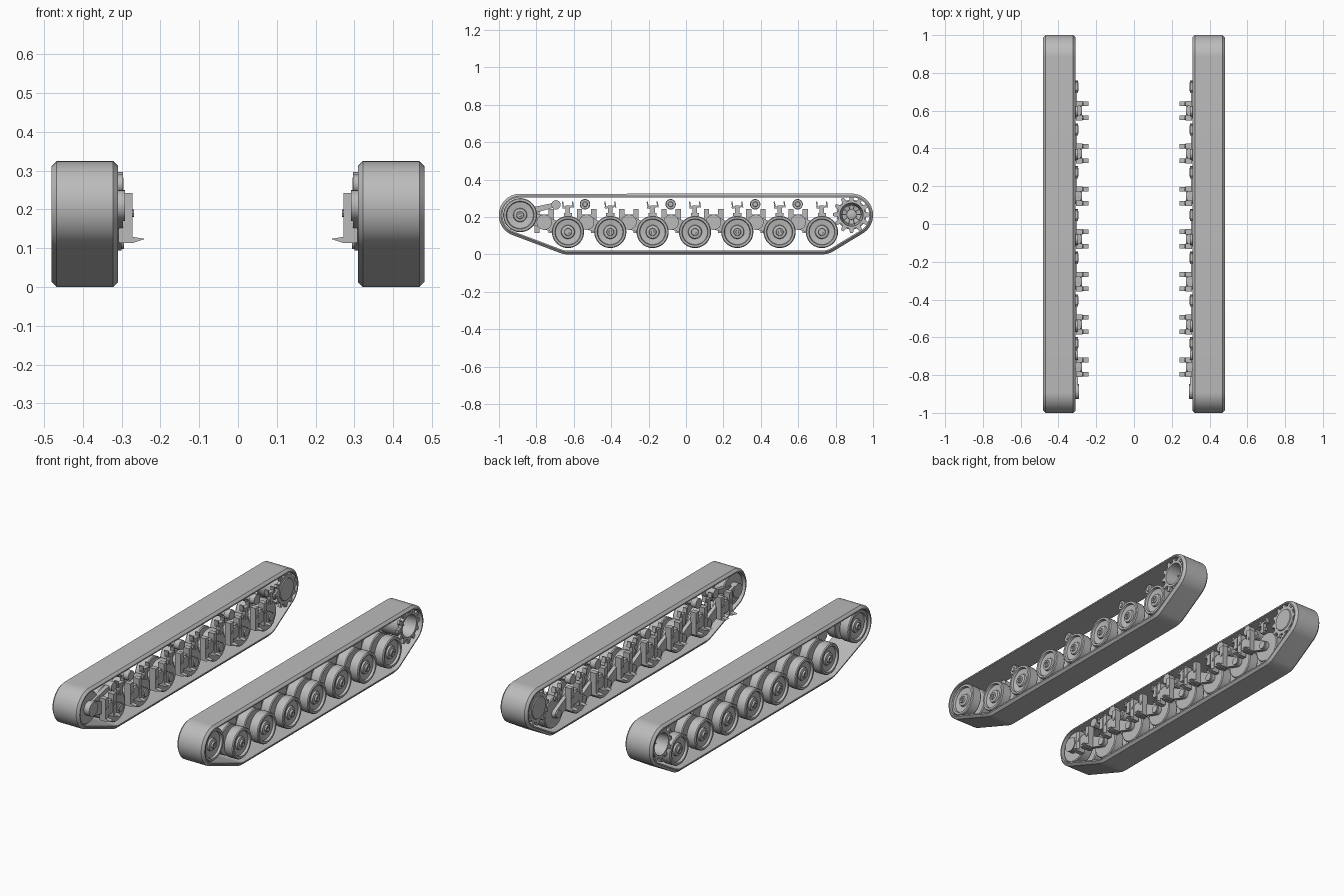
import bpy, bmesh, math
from mathutils import Vector, Matrix

cube = bpy.data.objects.get("Cube")
if cube:
    bpy.data.objects.remove(cube, do_unlink=True)

grey = bpy.data.materials.new("plain_grey")
grey.use_nodes = True
grey.diffuse_color = (0.5, 0.5, 0.5, 1)
grey.node_tree.nodes["Principled BSDF"].inputs["Base Color"].default_value = (0.5, 0.5, 0.5, 1)

WHEELS = [-0.631 + 0.2263 * i for i in range(7)]
PIVOTS = [y - 0.127 for y in WHEELS]
IDLER = (-0.887, 0.21)
SPROCKET = (0.885, 0.213)
AXLE_Z = 0.12
PIVOT_Z = 0.172


def finish(bm, name):
    """Make a mirrored, smooth-shaded object from one side's mesh."""
    bmesh.ops.recalc_face_normals(bm, faces=bm.faces)
    mesh = bpy.data.meshes.new(name)
    bm.to_mesh(mesh)
    bm.free()
    mesh.materials.append(grey)
    ob = bpy.data.objects.new(name, mesh)
    bpy.context.collection.objects.link(ob)
    mod = ob.modifiers.new("other_side", 'MIRROR')
    mod.use_mirror_merge = False
    bpy.ops.object.select_all(action='DESELECT')
    ob.select_set(True)
    bpy.context.view_layer.objects.active = ob
    bpy.ops.object.shade_smooth_by_angle(angle=math.radians(32))


def bridge(bm, a, b):
    n = len(a)
    for i in range(n):
        bm.faces.new((a[i], a[(i + 1) % n], b[(i + 1) % n], b[i]))


def lathe(bm, profile, centre, steps=36):
    """Turn (x, radius) points about an axle parallel to x."""
    rings = []
    for x, r in profile:
        rings.append([bm.verts.new((x, centre[0] + r * math.cos(k * math.tau / steps),
                                    centre[1] + r * math.sin(k * math.tau / steps)))
                      for k in range(steps)])
    for a, b in zip(rings, rings[1:]):
        bridge(bm, a, b)
    bm.faces.new(rings[0])
    bm.faces.new(rings[-1])


def box(bm, x, y, z, tilt=0):
    """Box between (low, high) pairs, tilted about its own x axis."""
    mid = Vector([sum(p) / 2 for p in (x, y, z)])
    size = Matrix.Diagonal((x[1] - x[0], y[1] - y[0], z[1] - z[0], 1))
    bmesh.ops.create_cube(bm, size=1, matrix=Matrix.Translation(mid) @ Matrix.Rotation(tilt, 4, 'X') @ size)


def plate(bm, outline, x):
    """Extrude a (y, z) outline between two x values."""
    a, b = [[bm.verts.new((px, y, z)) for y, z in outline] for px in x]
    bridge(bm, a, b)
    bm.faces.new(a)
    bm.faces.new(b)


def link(bm, p, q, r1, r2, x, steps=10):
    """Flat arm with rounded ends between two (y, z) points."""
    p, q = Vector(p), Vector(q)
    base = math.atan2(q.y - p.y, q.x - p.x)
    outline = []
    for c, r, start in ((p, r1, base + math.pi / 2), (q, r2, base - math.pi / 2)):
        for k in range(steps + 1):
            t = start + math.pi * k / steps
            outline.append((c.x + r * math.cos(t), c.y + r * math.sin(t)))
    plate(bm, outline, x)


# Track belt: a chamfered band wrapped around four circles
guides = [(Vector(IDLER), 0.114), (Vector((0.885, 0.21)), 0.115),
          (Vector((WHEELS[0], AXLE_Z)), AXLE_Z), (Vector((WHEELS[-1], AXLE_Z)), AXLE_Z)]
directions = [Vector((math.cos(k * math.tau / 128), math.sin(k * math.tau / 128))) for k in range(128)]
bm = bmesh.new()
section = [(0.013, 0.309), (0, 0.322), (0, 0.468), (0.013, 0.481), (0.02, 0.481), (0.02, 0.309)]
loops = []
for depth, x in section:
    loop = []
    for n in directions:
        c, r = max(guides, key=lambda g: g[0].dot(n) + g[1])
        p = c + n * (r - depth)
        loop.append(bm.verts.new((x, p.x, p.y)))
    loops.append(loop)
for a, b in zip(loops, loops[1:] + loops[:1]):
    bridge(bm, a, b)
finish(bm, "track_belt")


# Double wheels: two dished discs on a common hub
def double_wheel(bm, centre, r):
    lathe(bm, [(0.325, 0.03), (0.325, r * 0.8), (0.325, r * 0.95), (0.33, r), (0.38, r), (0.385, r * 0.95),
               (0.385, 0.04), (0.41, 0.04), (0.41, r * 0.95), (0.415, r), (0.465, r), (0.47, r * 0.95),
               (0.47, r * 0.82), (0.457, r * 0.78), (0.452, 0.037), (0.462, 0.034), (0.465, 0.02),
               (0.474, 0.018), (0.474, 0.009), (0.468, 0.008)], centre)


bm = bmesh.new()
for y in WHEELS:
    double_wheel(bm, (y, AXLE_Z), 0.086)
finish(bm, "road_wheels")

bm = bmesh.new()
double_wheel(bm, IDLER, 0.091)
finish(bm, "idler_wheel")

# Return rollers under the top run
bm = bmesh.new()
for y in (-0.54, -0.082, 0.37, 0.597):
    lathe(bm, [(0.297, 0.012), (0.297, 0.028), (0.33, 0.028), (0.33, 0.016), (0.36, 0.016),
               (0.36, 0.026), (0.40, 0.026), (0.40, 0.014), (0.406, 0.012)], (y, 0.268), 20)
finish(bm, "return_rollers")

# Tensioner joining the idler to its anchor
bm = bmesh.new()
link(bm, (-0.86, 0.225), (-0.70, 0.265), 0.018, 0.012, (0.312, 0.335))
lathe(bm, [(0.297, 0.014), (0.297, 0.025), (0.345, 0.025), (0.345, 0.012)], (-0.695, 0.265), 20)
link(bm, IDLER, PIVOTS and (PIVOTS[0], PIVOT_Z), 0.04, 0.03, (0.297, 0.318))
lathe(bm, [(0.292, 0.022), (0.292, 0.04), (0.33, 0.04)], IDLER, 24)
finish(bm, "idler_tensioner")

# Swing arms from each pivot down to its wheel
bm = bmesh.new()
for p, w in zip(PIVOTS, WHEELS):
    link(bm, (p, PIVOT_Z), (w, AXLE_Z), 0.036, 0.026, (0.301, 0.322))
    lathe(bm, [(0.275, 0.02), (0.275, 0.034), (0.29, 0.041), (0.335, 0.041), (0.335, 0.02)], (p, PIVOT_Z), 24)
    lathe(bm, [(0.294, 0.014), (0.294, 0.022), (0.33, 0.022)], (w, AXLE_Z), 20)
finish(bm, "swing_arms")

# Hull mounts: paired posts with pointed feet and bolts
bm = bmesh.new()
for p in PIVOTS:
    for y in (p - 0.038, p + 0.038):
        box(bm, (0.272, 0.308), (y - 0.014, y + 0.014), (0.115, 0.243))
        foot = [(0.305, 0.114), (0.27, 0.114), (0.24, 0.124), (0.27, 0.129), (0.305, 0.133)]
        ends = [[bm.verts.new((x, yy, z)) for x, z in foot] for yy in (y - 0.012, y + 0.012)]
        bridge(bm, *ends)
        bm.faces.new(ends[0])
        bm.faces.new(ends[1])
        lathe(bm, [(0.268, 0.006), (0.268, 0.01), (0.28, 0.01)], (y, 0.19), 8)
    box(bm, (0.283, 0.306), (p - 0.04, p + 0.04), (0.165, 0.212))
finish(bm, "hull_mounts")

# Bump stops standing above every wheel
bm = bmesh.new()
for w in WHEELS:
    box(bm, (0.296, 0.318), (w - 0.012, w + 0.012), (0.195, 0.262))
    box(bm, (0.3, 0.314), (w - 0.022, w + 0.022), (0.205, 0.222))
    box(bm, (0.296, 0.32), (w - 0.03, w + 0.03), (0.249, 0.258), 0.15)
    box(bm, (0.296, 0.32), (w - 0.03, w - 0.023), (0.25, 0.282), 0.15)
    box(bm, (0.296, 0.32), (w + 0.023, w + 0.03), (0.25, 0.282), 0.15)
finish(bm, "bump_stops")

# Drive sprocket: open drum with inner ribs and two toothed rings
bm = bmesh.new()
lathe(bm, [(0.314, 0.03), (0.314, 0.08), (0.33, 0.08), (0.335, 0.07), (0.44, 0.07), (0.445, 0.075),
           (0.465, 0.075), (0.465, 0.062), (0.36, 0.05), (0.355, 0.028), (0.40, 0.026), (0.405, 0.012)], SPROCKET)
for side in ((0.315, 0.33), (0.447, 0.462)):
    for k in range(12):
        t = k * math.tau / 12
        tooth = [(0.07, -0.2), (0.1, -0.08), (0.1, 0.08), (0.07, 0.2)]
        plate(bm, [(SPROCKET[0] + r * math.cos(t + a), SPROCKET[1] + r * math.sin(t + a)) for r, a in tooth], side)
for k in range(10):
    t = k * math.tau / 10
    rib = [(0.024, -0.1), (0.06, -0.05), (0.06, 0.05), (0.024, 0.1)]
    plate(bm, [(SPROCKET[0] + r * math.cos(t + a), SPROCKET[1] + r * math.sin(t + a)) for r, a in rib], (0.355, 0.4))
finish(bm, "drive_sprocket")

# Final drive cover on the hull side of the sprocket
bm = bmesh.new()
lathe(bm, [(0.309, 0.02), (0.309, 0.06), (0.316, 0.064)], SPROCKET)
finish(bm, "final_drive_cover")
